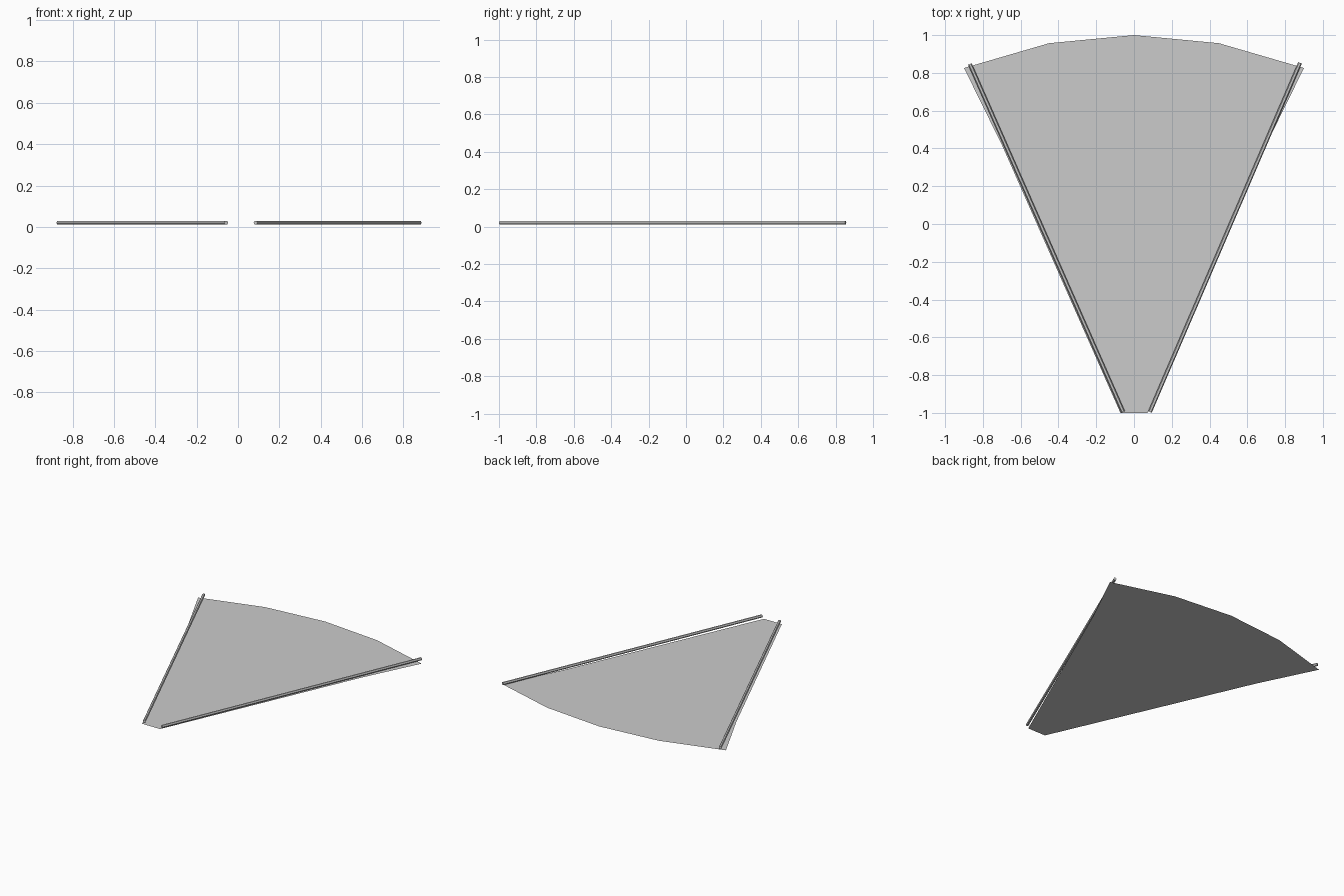
import bpy
import bmesh
from mathutils import Vector

cube = bpy.data.objects.get("Cube")
if cube:
    bpy.data.objects.remove(cube, do_unlink=True)

# Single plain grey
grey = bpy.data.materials.new("light_grey")
grey.use_nodes = True
COLOUR = (0.6, 0.6, 0.6, 1.0)
grey.diffuse_color = COLOUR
grey.node_tree.nodes["Principled BSDF"].inputs["Base Color"].default_value = COLOUR


def add_object(name, bm):
    mesh = bpy.data.meshes.new(name)
    bm.to_mesh(mesh)
    bm.free()
    mesh.materials.append(grey)
    obj = bpy.data.objects.new(name, mesh)
    bpy.context.collection.objects.link(obj)
    return obj


# Thin fan-shaped floor sheet: right half outline, mirrored to the other side
half = [(0.072, -1.0), (0.70, 0.42), (0.90, 0.826), (0.45, 0.957)]
outline = half + [(0.0, 1.0)] + [(-x, y) for x, y in reversed(half)]
bm = bmesh.new()
bm.faces.new([bm.verts.new((x, y, 0.0)) for x, y in outline])
bm.normal_update()
add_object("fan_sheet", bm)


# Six-sided rails running just above the two straight edges
def rail(name, start, end, radius=0.0104, height=0.02):
    a, b = Vector((*start, height)), Vector((*end, height))
    axis = b - a
    bm = bmesh.new()
    bmesh.ops.create_cone(bm, cap_ends=True, segments=6, radius1=radius,
                          radius2=radius, depth=axis.length)
    # Build the frame so that one flat side of the hexagon faces up
    z = axis.normalized()
    up = Vector((0, 0, 1))
    side = up.cross(z)
    for v in bm.verts:
        # Hexagon corners lie on the local y axis, which becomes sideways
        v.co = (a + b) / 2 + side * v.co.y + up * -v.co.x + z * v.co.z
    bmesh.ops.recalc_face_normals(bm, faces=bm.faces)
    return add_object(name, bm)


rail("left_rail", (0.0845, -0.995), (0.879, 0.853))
rail("right_rail", (-0.0575, -0.995), (-0.869, 0.847))
